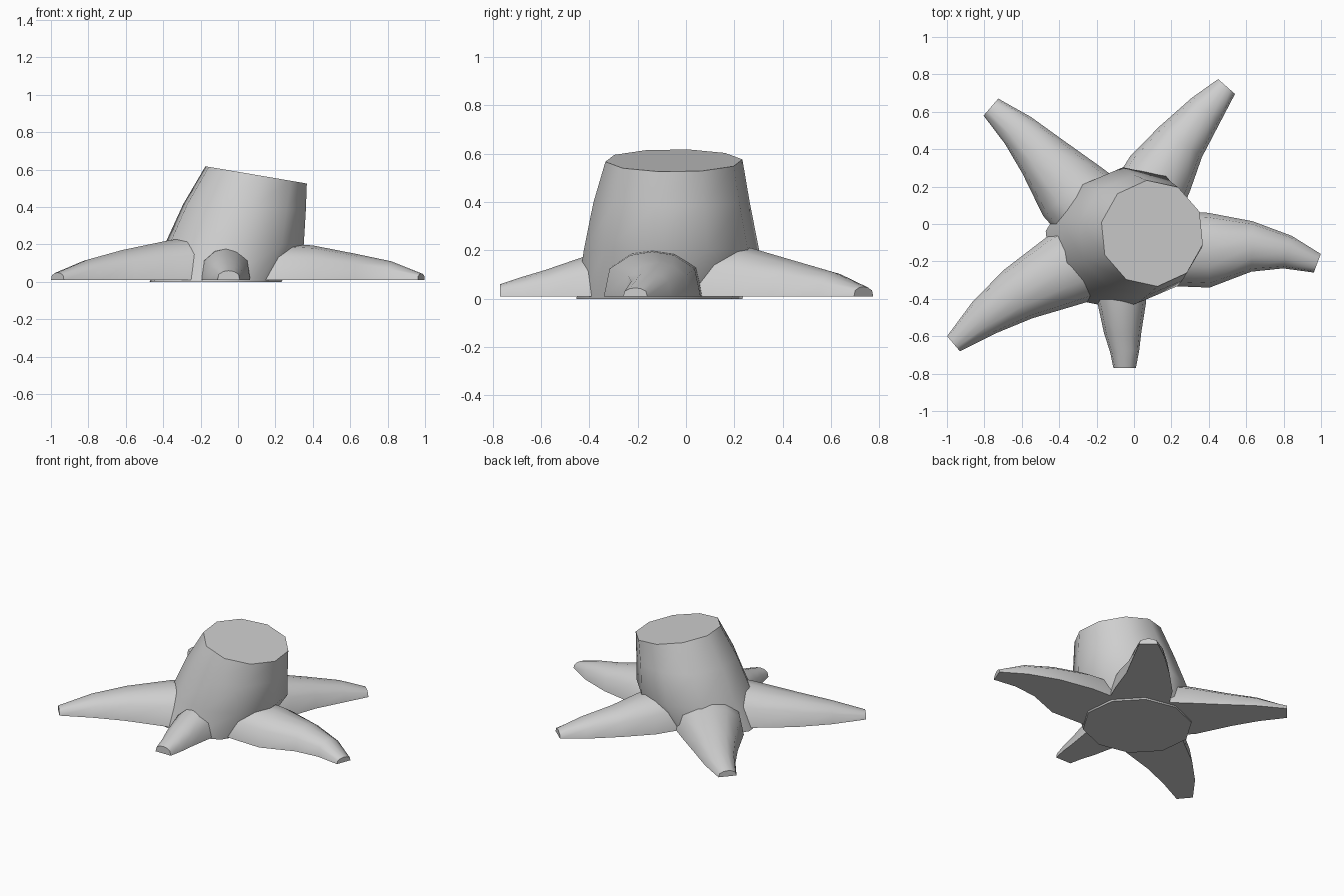
import bpy, bmesh
from math import sin, cos, pi, radians
from mathutils import Vector

if "Cube" in bpy.data.objects:
    bpy.data.objects.remove(bpy.data.objects["Cube"], do_unlink=True)

GREY = (0.62, 0.62, 0.62, 1)
mat = bpy.data.materials.new("plain_grey")
mat.use_nodes = True
mat.diffuse_color = GREY
mat.node_tree.nodes["Principled BSDF"].inputs["Base Color"].default_value = GREY


def loft(name, rings):
    """Skin a list of closed point rings and cap both ends."""
    bm = bmesh.new()
    loops = [[bm.verts.new(p) for p in ring] for ring in rings]
    n = len(loops[0])
    for a, b in zip(loops, loops[1:]):
        for i in range(n):
            j = (i + 1) % n
            bm.faces.new((a[i], a[j], b[j], b[i]))
    bm.faces.new(loops[0][::-1])
    bm.faces.new(loops[-1])
    bmesh.ops.recalc_face_normals(bm, faces=bm.faces)
    mesh = bpy.data.meshes.new(name)
    bm.to_mesh(mesh)
    bm.free()
    mesh.materials.append(mat)
    obj = bpy.data.objects.new(name, mesh)
    bpy.context.collection.objects.link(obj)
    bpy.ops.object.select_all(action='DESELECT')
    obj.select_set(True)
    bpy.context.view_layer.objects.active = obj
    bpy.ops.object.shade_smooth_by_angle(angle=radians(50))
    return obj


# Leaning trunk: centre x, y, z, radius x, y, slope of the cut in x
trunk = [(-0.12, -0.11, 0.0, 0.36, 0.345, 0),
         (-0.02, -0.06, 0.2, 0.38, 0.365, 0),
         (0.035, -0.06, 0.4, 0.335, 0.325, -0.05),
         (0.097, -0.05, 0.572, 0.277, 0.285, -0.17)]
SIDES = 10
rings = []
for cx, cy, cz, rx, ry, slope in trunk:
    ring = []
    for i in range(SIDES):
        a = 2 * pi * i / SIDES + radians(-12)
        dx, dy = rx * cos(a), ry * sin(a)
        ring.append((cx + dx, cy + dy, cz + slope * dx))
    rings.append(ring)
loft("trunk", rings)

# Arched root cross-section: sideways, upward
ARCH = [(-1, 0), (-0.88, 0.62), (-0.45, 0.92), (0, 1),
        (0.45, 0.92), (0.88, 0.62), (1, 0)]
GROUND = 0.01


def root(name, stations):
    """Sweep the arch along stations of x, y, half width, height."""
    pts = [Vector((s[0], s[1], 0)) for s in stations]
    rings = []
    for i, (x, y, w, h) in enumerate(stations):
        ahead = pts[min(i + 1, len(pts) - 1)] - pts[max(i - 1, 0)]
        side = Vector((-ahead.y, ahead.x, 0)).normalized()
        rings.append([pts[i] + side * w * u + Vector((0, 0, GROUND + h * v))
                      for u, v in ARCH])
    loft(name, rings)


root("left_root", [(0.15, -0.13, 0.2, 0.2), (0.4, -0.14, 0.2, 0.185),
                   (0.63, -0.12, 0.135, 0.14), (0.82, -0.15, 0.09, 0.1),
                   (0.98, -0.21, 0.053, 0.035)])
root("front_right_root", [(-0.2, -0.17, 0.22, 0.24), (-0.38, -0.25, 0.2, 0.21),
                          (-0.62, -0.375, 0.15, 0.16), (-0.8, -0.5, 0.105, 0.11),
                          (-0.965, -0.64, 0.053, 0.04)])
root("back_right_root", [(-0.2, 0.05, 0.22, 0.22), (-0.34, 0.18, 0.2, 0.2),
                         (-0.49, 0.36, 0.14, 0.14), (-0.62, 0.5, 0.1, 0.1),
                         (-0.765, 0.625, 0.06, 0.04)])
root("back_left_root", [(0.05, 0.1, 0.2, 0.22), (0.14, 0.27, 0.185, 0.2),
                        (0.25, 0.44, 0.14, 0.15), (0.385, 0.61, 0.1, 0.1),
                        (0.495, 0.735, 0.06, 0.04)])
root("front_root", [(-0.07, -0.2, 0.14, 0.19), (-0.065, -0.42, 0.13, 0.165),
                    (-0.06, -0.58, 0.1, 0.11), (-0.05, -0.68, 0.078, 0.08),
                    (-0.05, -0.77, 0.06, 0.05)])
